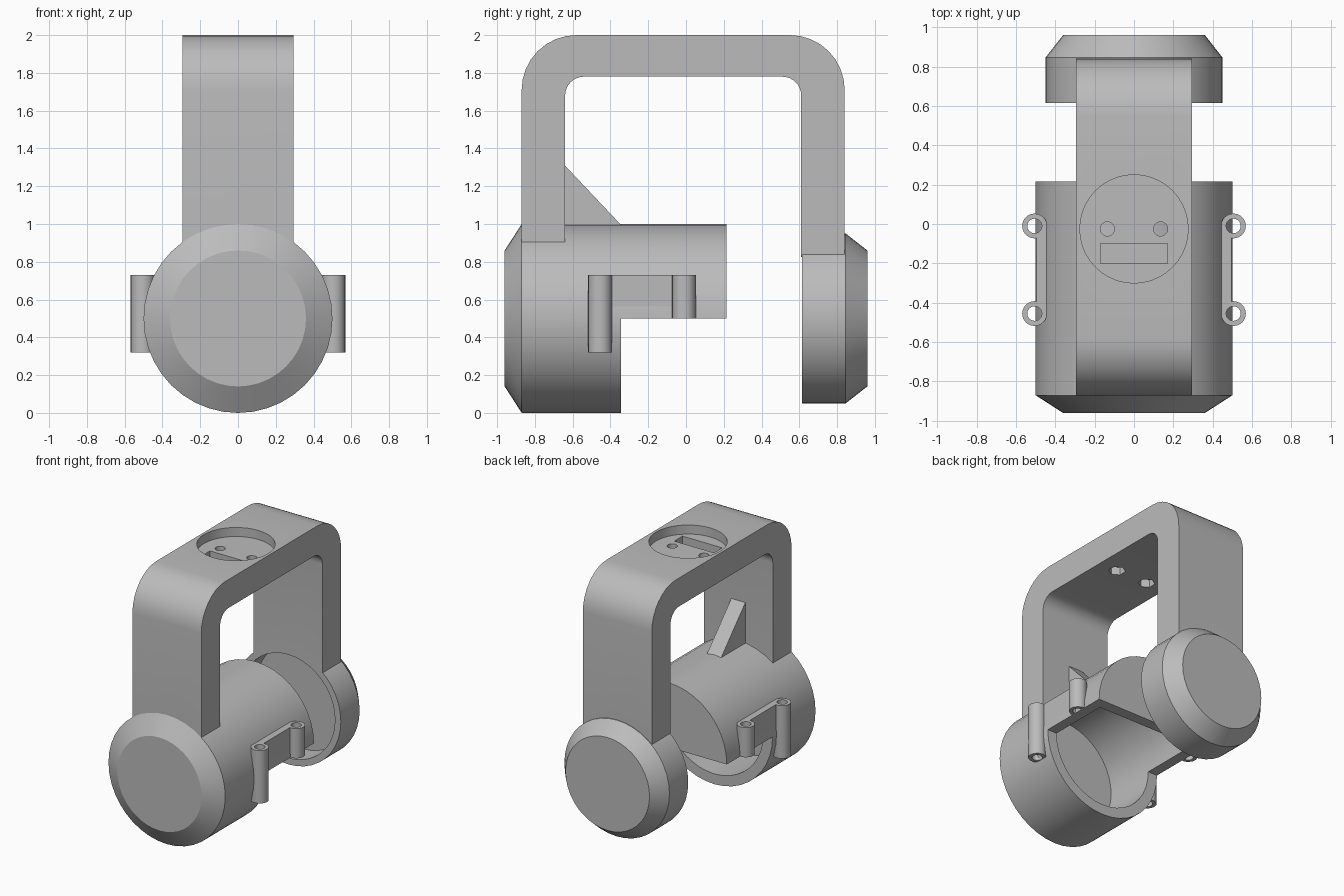
import bpy, bmesh, math
from mathutils import Matrix

cube = bpy.data.objects.get("Cube")
if cube:
    bpy.data.objects.remove(cube, do_unlink=True)

grey = bpy.data.materials.new("plain_grey")
grey.use_nodes = True
grey.diffuse_color = (0.5, 0.5, 0.5, 1)
grey.node_tree.nodes["Principled BSDF"].inputs["Base Color"].default_value = (0.5, 0.5, 0.5, 1)

AXIS_Z = 0.5  # height of the barrel axis


def finish(bm, name):
    bmesh.ops.recalc_face_normals(bm, faces=bm.faces)
    mesh = bpy.data.meshes.new(name)
    bm.to_mesh(mesh)
    bm.free()
    mesh.materials.append(grey)
    obj = bpy.data.objects.new(name, mesh)
    bpy.context.collection.objects.link(obj)
    return obj


def prism(name, points, half_width):
    """Extrude a (y, z) outline along x."""
    bm = bmesh.new()
    face = bm.faces.new([bm.verts.new((-half_width, y, z)) for y, z in points])
    new = bmesh.ops.extrude_face_region(bm, geom=[face])["geom"]
    verts = [v for v in new if isinstance(v, bmesh.types.BMVert)]
    bmesh.ops.translate(bm, verts=verts, vec=(2 * half_width, 0, 0))
    return finish(bm, name)


def box(name, low, high):
    bm = bmesh.new()
    bmesh.ops.create_cube(bm, size=1)
    for v in bm.verts:
        v.co = [a if c < 0 else b for c, a, b in zip(v.co, low, high)]
    return finish(bm, name)


def drum(name, profile, sides=40):
    """Solid of revolution about the barrel axis from (radius, y) rings."""
    bm = bmesh.new()
    rings = []
    for r, y in profile:
        angles = [2 * math.pi * i / sides for i in range(sides)]
        rings.append([bm.verts.new((r * math.sin(a), y, AXIS_Z + r * math.cos(a))) for a in angles])
    for a, b in zip(rings, rings[1:]):
        for i in range(sides):
            j = (i + 1) % sides
            bm.faces.new((a[i], a[j], b[j], b[i]))
    bm.faces.new(rings[0])
    bm.faces.new(rings[-1])
    return finish(bm, name)


def post(name, x, y, low, high, radius, sides=24):
    bm = bmesh.new()
    bmesh.ops.create_cone(bm, cap_ends=True, segments=sides, radius1=radius, radius2=radius,
                          depth=high - low, matrix=Matrix.Translation((x, y, (low + high) / 2)))
    return finish(bm, name)


def cut(target, *cutters):
    """Subtract the cutters, bake the result and drop the cutters."""
    for c in cutters:
        mod = target.modifiers.new("cut", "BOOLEAN")
        mod.operation = "DIFFERENCE"
        mod.solver = "EXACT"
        mod.object = c
    graph = bpy.context.evaluated_depsgraph_get()
    target_mesh = bpy.data.meshes.new_from_object(target.evaluated_get(graph))
    target.modifiers.clear()
    target.data = target_mesh
    for c in cutters:
        bpy.data.objects.remove(c, do_unlink=True)
    return target


def arc(cy, cz, r, start, end, steps=8):
    angles = [math.radians(start + (end - start) * i / steps) for i in range(steps + 1)]
    return [(cy + r * math.cos(a), cz + r * math.sin(a)) for a in angles]


parts = []

# Hollow front barrel, with the lower rear half open
barrel = drum("front_barrel", [(0.36, -0.96), (0.5, -0.87), (0.5, 0.215)])
parts.append(cut(barrel,
                 drum("bore", [(0.42, -0.75), (0.42, 0.13)]),
                 box("lower_opening", (-1, -0.345, -1), (1, 1, AXIS_Z))))

# Rear cap, open towards the barrel
cap = drum("rear_cap", [(0.45, 0.615), (0.45, 0.845), (0.36, 0.96)])
parts.append(cut(cap, drum("cap_bore", [(0.4, 0.5), (0.4, 0.8)])))

# Arched handle joining barrel and cap
outline = ([(-0.87, 0.75)] + arc(-0.58, 1.71, 0.29, 180, 90) + arc(0.55, 1.71, 0.29, 90, 0)
           + [(0.84, 0.75), (0.61, 0.75)] + arc(0.51, 1.68, 0.1, 0, 90)
           + arc(-0.54, 1.68, 0.1, 90, 180) + [(-0.64, 0.75)])
handle = prism("handle", outline, 0.295)
cutters = [drum("leg_trim", [(0.44, -2), (0.44, 2)]),
           post("round_recess", 0, -0.025, 1.93, 2.1, 0.275, 40),
           box("recess_slot", (-0.17, -0.2, 1.84), (0.17, -0.1, 2.1))]
for x in (-0.135, 0.135):
    cutters.append(post("screw_hole", x, -0.025, 1.7, 2.1, 0.036))
    cutters.append(post("nut_pocket", x, -0.025, 1.7, 1.84, 0.06, 6))
parts.append(cut(handle, *cutters))

# Triangular rib between handle and barrel
parts.append(prism("handle_rib", [(-0.66, 1.33), (-0.66, 0.97), (-0.32, 0.97)], 0.06))

# Screw bosses and side shelves
for side, label in ((1, "left"), (-1, "right")):
    xs = sorted((side * 0.43, side * 0.495))
    shelf = box(label + "_shelf", (xs[0], -0.46, 0.5), (xs[1], 0, 0.73))
    holes = []
    for y, low, end in ((-0.455, 0.32, "front"), (-0.01, 0.5, "rear")):
        boss = post(f"{label}_{end}_boss", side * 0.505, y, low, 0.73, 0.063)
        parts.append(cut(boss, post("hole", side * 0.505, y, 0, 1, 0.037)))
        holes.append(post("hole", side * 0.505, y, 0, 1, 0.037))
    parts.append(cut(shelf, *holes))

bpy.ops.object.select_all(action="DESELECT")
for obj in parts:
    obj.select_set(True)
bpy.context.view_layer.objects.active = parts[0]
bpy.ops.object.shade_smooth_by_angle(angle=math.radians(30))
